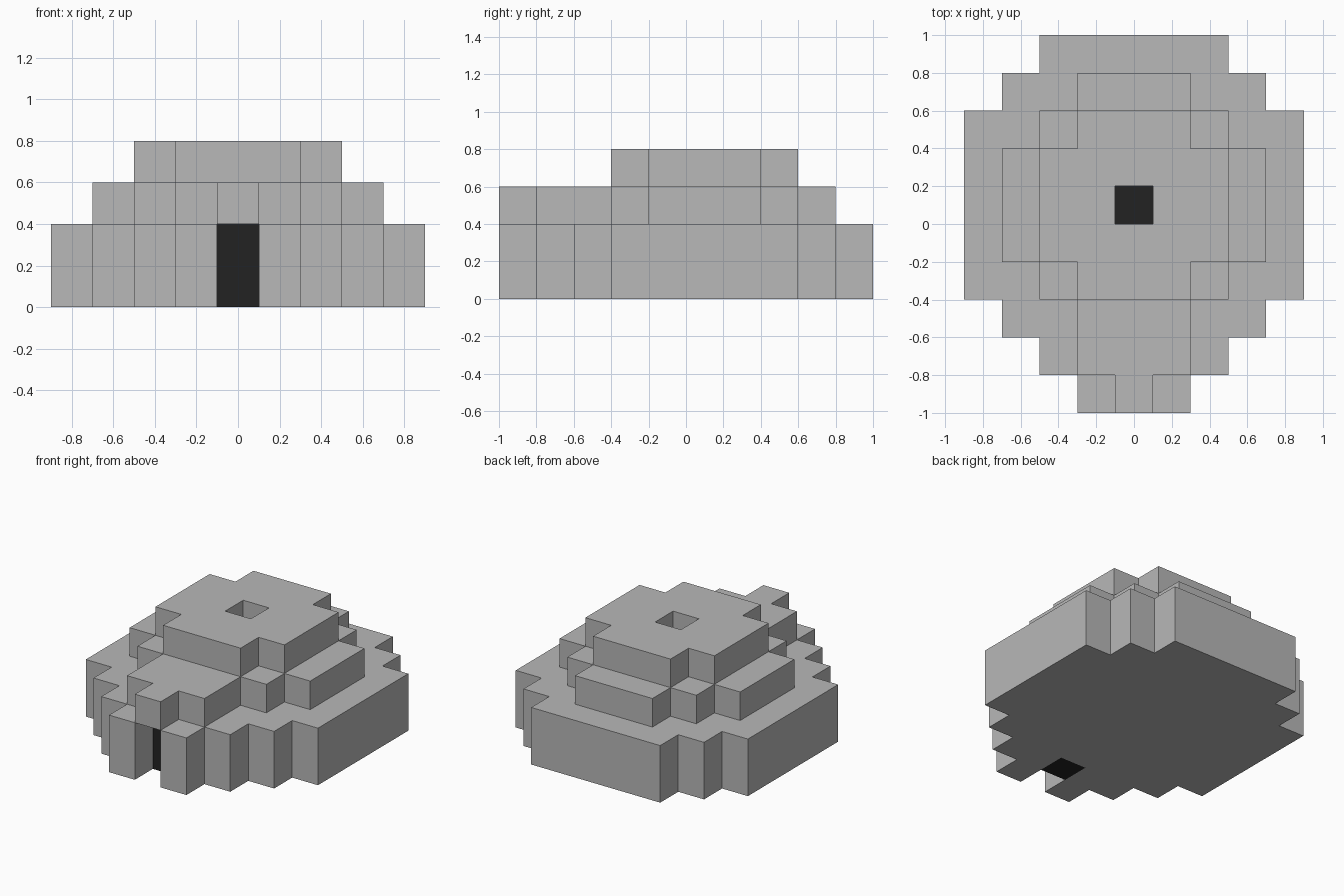
import bpy, bmesh
from mathutils import Vector

if "Cube" in bpy.data.objects:
    bpy.data.objects.remove(bpy.data.objects["Cube"])

S = 0.2  # block size


def material(name, value):
    m = bpy.data.materials.new(name)
    m.diffuse_color = (value, value, value, 1)
    m.use_nodes = True
    m.node_tree.nodes["Principled BSDF"].inputs["Base Color"].default_value = m.diffuse_color
    return m


stone = material("grey_stone", 0.479)
dark = material("dark_opening", 0.016)


def tier(half_widths, first_row, levels):
    """Blocks of a symmetric tier: half width in blocks for each row, front to back."""
    return {(i, first_row + r, k)
            for r, w in enumerate(half_widths)
            for i in range(-w, w + 1) for k in levels}


# Dark blocks: behind the doorway and under the smoke hole
door_blocks = {(0, 1, 0), (0, 1, 1)}
hole_block = {(0, 5, 2)}

# Stepped dome tiers, with the doorway and smoke hole left open
lower = tier([1, 2, 3, 4, 4, 4, 4, 4, 3, 2], 0, (0, 1)) - door_blocks - {(0, 0, 0), (0, 0, 1)}
middle = tier([0, 1, 1, 2, 3, 3, 3, 2, 1], 0, (2,)) - hole_block
roof = tier([1, 2, 2, 2, 1], 3, (3,)) - {(0, 5, 3)}

parts = [("lower_wall", lower, stone), ("middle_tier_and_porch", middle, stone),
         ("roof_cap", roof, stone), ("dark_doorway", door_blocks, dark),
         ("dark_smoke_hole", hole_block, dark)]
filled = set().union(*(p[1] for p in parts))


def build(name, blocks, mat):
    """Make only the outside faces of a part, so the tiers join as one shell."""
    bm = bmesh.new()
    for b in sorted(blocks):
        centre = Vector((b[0] * S, -1 + (b[1] + 0.5) * S, (b[2] + 0.5) * S))
        for axis in range(3):
            for sign in (-1, 1):
                n = [0, 0, 0]
                n[axis] = sign
                if tuple(b[a] + n[a] for a in range(3)) in filled:
                    continue
                n = Vector(n)
                u = Vector([float(a == (axis + 1) % 3) for a in range(3)])
                v = n.cross(u)
                corners = [u + v, v - u, -u - v, u - v]
                bm.faces.new([bm.verts.new(centre + (n + c) * S / 2) for c in corners])
    bmesh.ops.remove_doubles(bm, verts=bm.verts, dist=0.001)
    me = bpy.data.meshes.new(name)
    bm.to_mesh(me)
    bm.free()
    me.materials.append(mat)
    bpy.context.collection.objects.link(bpy.data.objects.new(name, me))


for p in parts:
    build(*p)
